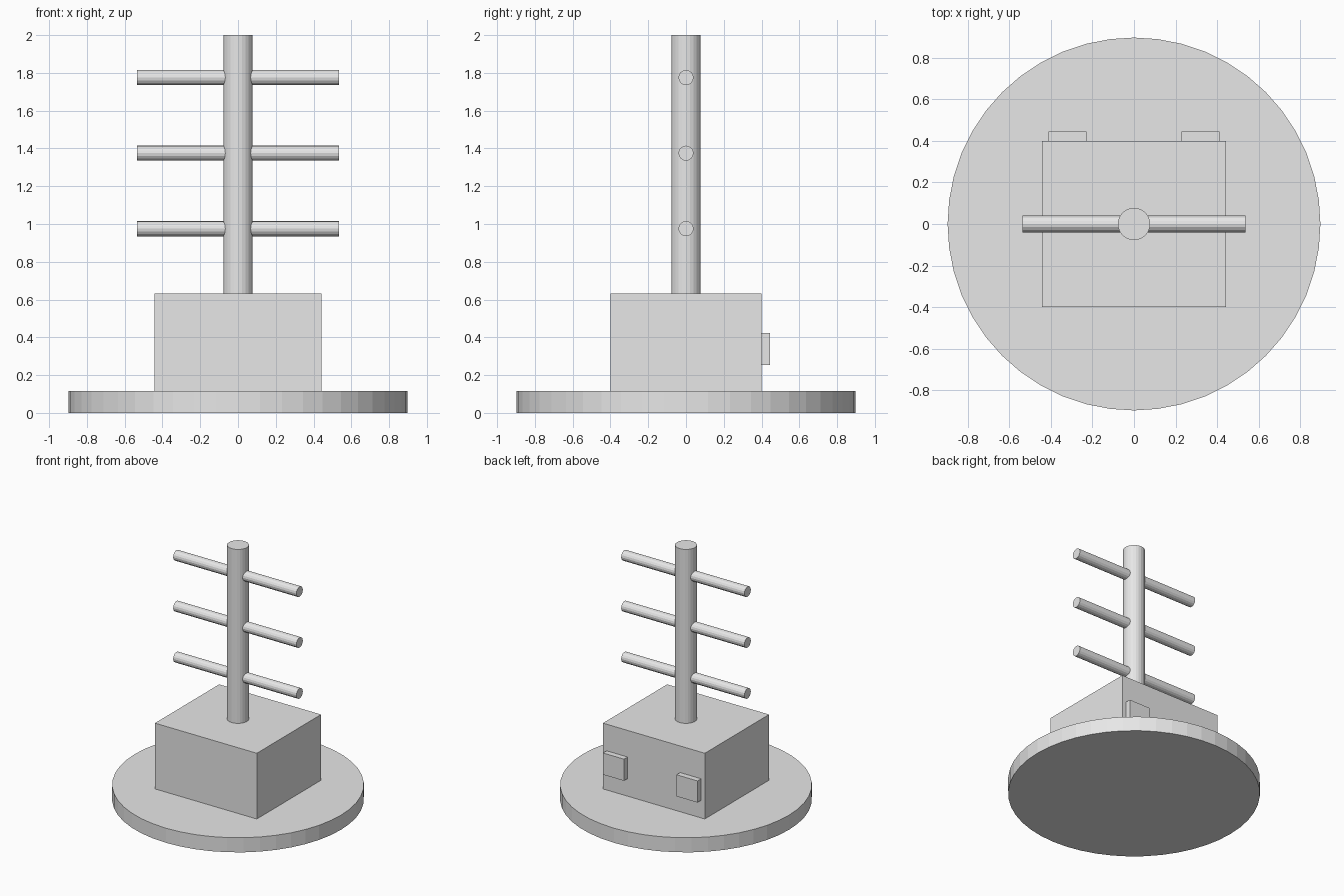
import bpy
import math

default_cube = bpy.data.objects.get("Cube")
if default_cube:
    bpy.data.objects.remove(default_cube, do_unlink=True)

# Single plain grey
grey = bpy.data.materials.new("light_grey")
grey.use_nodes = True
grey.diffuse_color = (0.8, 0.8, 0.8, 1)
grey.node_tree.nodes["Principled BSDF"].inputs["Base Color"].default_value = (0.8, 0.8, 0.8, 1)


def finish(name):
    obj = bpy.context.object
    obj.name = name
    obj.data.materials.append(grey)
    return obj


def cylinder(name, radius, length, centre, sides, rotation=(0, 0, 0)):
    bpy.ops.mesh.primitive_cylinder_add(vertices=sides, radius=radius, depth=length,
                                        location=centre, rotation=rotation)
    return finish(name)


def box(name, size, centre):
    bpy.ops.mesh.primitive_cube_add(size=1, location=centre)
    obj = finish(name)
    obj.scale = size
    bpy.ops.object.transform_apply(location=False, rotation=False, scale=True)
    return obj


BASE_TOP = 0.115
BLOCK_TOP = 0.632
TOP = 2.0

# Round base plate and the block standing on it
cylinder("base_disc", 0.897, BASE_TOP, (0, 0, BASE_TOP / 2), 48)
box("block", (0.886, 0.798, BLOCK_TOP - BASE_TOP), (0, 0, (BLOCK_TOP + BASE_TOP) / 2))

# Upright pole
cylinder("pole", 0.078, TOP - BLOCK_TOP, (0, 0, (TOP + BLOCK_TOP) / 2), 24)

# Crossbars through the pole
for name, height in (("lower", 0.975), ("middle", 1.375), ("upper", 1.775)):
    cylinder(name + "_crossbar", 0.04, 1.072, (0, 0, height), 16, (0, math.pi / 2, 0))

# Two small pads on the back of the block
for name, side in (("left", 1), ("right", -1)):
    box(name + "_back_pad", (0.182, 0.054, 0.17), (side * 0.32, 0.417, 0.338))
